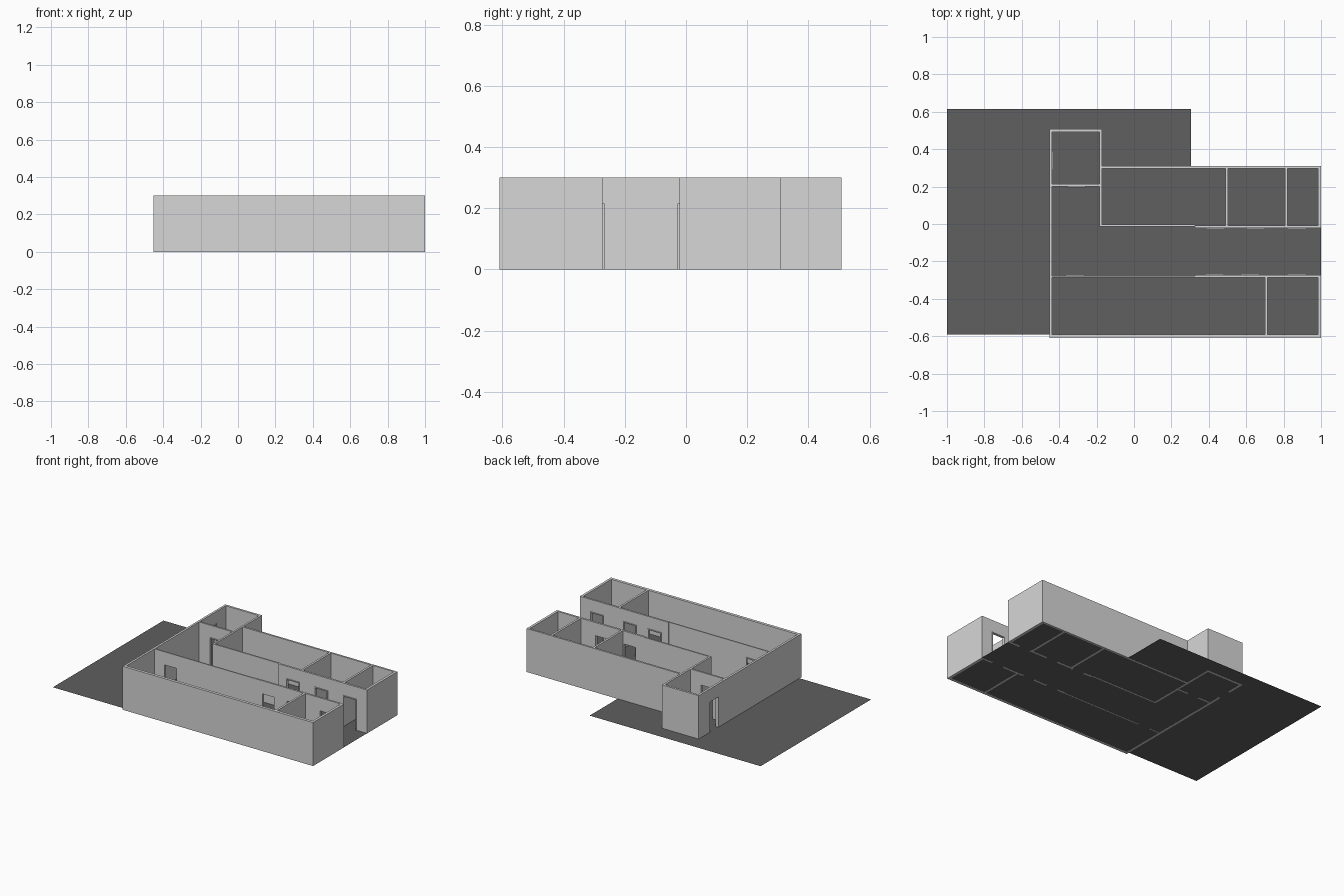
import bpy, bmesh
from mathutils import Matrix

if "Cube" in bpy.data.objects:
    bpy.data.objects.remove(bpy.data.objects["Cube"])

H = 0.30        # wall height
DOOR_H = 0.21   # door opening height


def material(name, v):
    m = bpy.data.materials.new(name)
    m.diffuse_color = (v, v, v, 1)
    m.use_nodes = True
    m.node_tree.nodes["Principled BSDF"].inputs["Base Color"].default_value = m.diffuse_color
    return m


WALL = material("light grey wall", 0.68)
FLOOR = material("dark grey floor", 0.115)


def boxes(name, items, mat):
    """One object from (x0, x1, y0, y1, z0, z1) boxes."""
    bm = bmesh.new()
    for x0, x1, y0, y1, z0, z1 in items:
        mtx = (Matrix.Translation(((x0 + x1) / 2, (y0 + y1) / 2, (z0 + z1) / 2))
               @ Matrix.Diagonal((x1 - x0, y1 - y0, z1 - z0, 1)))
        bmesh.ops.create_cube(bm, size=1, matrix=mtx)
    me = bpy.data.meshes.new(name)
    bm.to_mesh(me)
    bm.free()
    me.materials.append(mat)
    ob = bpy.data.objects.new(name, me)
    bpy.context.collection.objects.link(ob)
    return ob


def wall(name, axis, a, b, lo, hi, doors=(), side=1):
    """Wall along axis from a to b, lo..hi thick, with framed door openings."""
    def box(s, e, l, h, z0, z1):
        return (s, e, l, h, z0, z1) if axis == "x" else (l, h, s, e, z0, z1)
    parts, frames, start = [], [], a
    for d0, d1 in doors:
        parts.append(box(start, d0, lo, hi, 0, H))
        parts.append(box(d0, d1, lo, hi, DOOR_H, H))
        start = d1
        # casing on the room-facing side
        l, h = (hi, hi + 0.005) if side > 0 else (lo - 0.005, lo)
        frames += [box(d0 - 0.006, d0, l, h, 0, DOOR_H + 0.006),
                   box(d1, d1 + 0.006, l, h, 0, DOOR_H + 0.006),
                   box(d0, d1, l, h, DOOR_H, DOOR_H + 0.006)]
    parts.append(box(start, b, lo, hi, 0, H))
    boxes(name, parts, WALL)
    if frames:
        boxes(name + "_door_frames", frames, WALL)


# Outer walls
wall("front_wall", "x", -0.453, 1.0, -0.61, -0.59)
wall("left_wall", "y", -0.59, 0.493, -0.453, -0.438, [(0.295, 0.385)])
wall("entry_back_wall", "x", -0.453, -0.172, 0.493, 0.508)
wall("back_wall", "x", -0.172, 1.0, 0.297, 0.31)
wall("right_back_wall", "y", -0.008, 0.297, 0.983, 1.0)
wall("right_front_wall", "y", -0.59, -0.285, 0.983, 1.0)

# Entry room
wall("entry_right_wall", "y", -0.014, 0.493, -0.185, -0.172)
wall("entry_front_wall", "x", -0.438, -0.185, 0.201, 0.213, [(-0.35, -0.265)], -1)

# Corridor walls with doors
wall("corridor_back_wall_left", "x", -0.172, 0.325, -0.014, -0.004)
wall("corridor_back_wall_right", "x", 0.325, 1.0, -0.022, -0.008,
     [(0.39, 0.48), (0.605, 0.695), (0.825, 0.915)], -1)
wall("corridor_front_wall_left", "x", -0.438, 0.325, -0.285, -0.277, [(-0.36, -0.27)])
wall("corridor_front_wall_right", "x", 0.325, 1.0, -0.285, -0.272,
     [(0.385, 0.475), (0.575, 0.665), (0.825, 0.915)])

# Room partitions
wall("back_partition_a", "y", -0.008, 0.297, 0.488, 0.502)
wall("back_partition_b", "y", -0.008, 0.297, 0.808, 0.822)
wall("front_partition", "y", -0.59, -0.285, 0.7, 0.714)

# L-shaped ground slab as one thin sheet
bm = bmesh.new()
outline = [(-1, -0.59), (1, -0.59), (1, 0.305), (0.305, 0.305), (0.305, 0.615), (-1, 0.615)]
bm.faces.new([bm.verts.new((x, y, 0.001)) for x, y in outline])
me = bpy.data.meshes.new("floor")
bm.to_mesh(me)
bm.free()
me.materials.append(FLOOR)
bpy.context.collection.objects.link(bpy.data.objects.new("floor", me))
